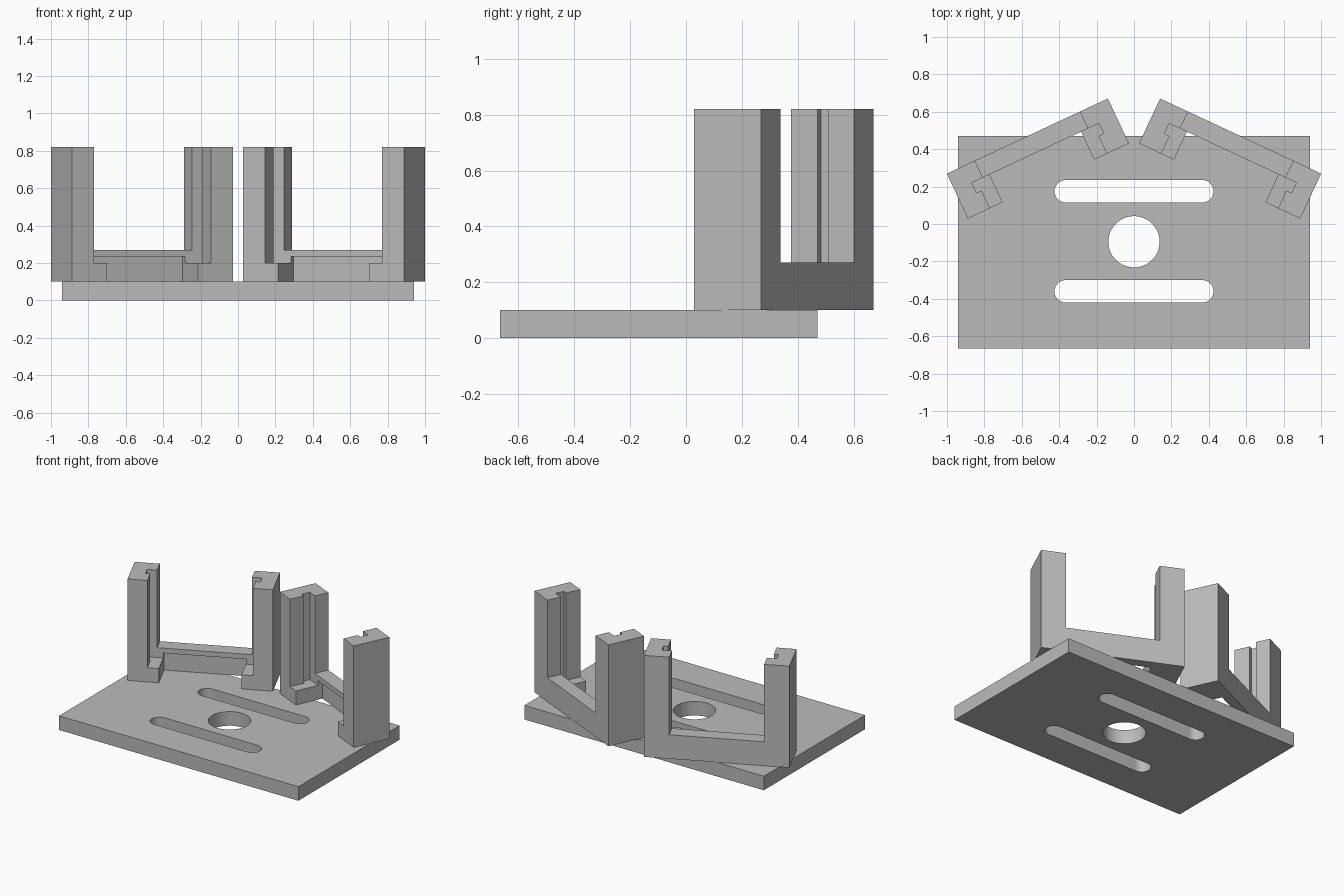
import bpy
from math import sin, cos, pi, radians
from mathutils import Matrix

cube = bpy.data.objects.get("Cube")
if cube:
    bpy.data.objects.remove(cube)

grey = bpy.data.materials.new("light grey")
grey.use_nodes = True
colour = (0.5, 0.5, 0.5, 1)
grey.diffuse_color = colour
grey.node_tree.nodes["Principled BSDF"].inputs["Base Color"].default_value = colour


def prism(name, outlines, z0, z1, place=Matrix()):
    """Upright solid from one outline, with any further outlines as holes."""
    curve = bpy.data.curves.new(name, "CURVE")
    curve.dimensions = "2D"
    curve.fill_mode = "BOTH"
    curve.extrude = (z1 - z0) / 2
    for outline in outlines:
        spline = curve.splines.new("POLY")
        spline.points.add(len(outline) - 1)
        for point, (x, y) in zip(spline.points, outline):
            point.co = (x, y, 0, 1)
        spline.use_cyclic_u = True
        spline.use_smooth = False
    temp = bpy.data.objects.new(name + "_outline", curve)
    bpy.context.collection.objects.link(temp)
    depsgraph = bpy.context.evaluated_depsgraph_get()
    mesh = bpy.data.meshes.new_from_object(temp.evaluated_get(depsgraph))
    bpy.data.objects.remove(temp)
    mesh.transform(place @ Matrix.Translation((0, 0, (z0 + z1) / 2)))
    mesh.materials.clear()
    mesh.materials.append(grey)
    mesh.name = name
    obj = bpy.data.objects.new(name, mesh)
    bpy.context.collection.objects.link(obj)
    return obj


def rect(x0, x1, y0, y1):
    return [(x0, y0), (x1, y0), (x1, y1), (x0, y1)]


def rounded_slot(half, y, r, n=32):
    """Circle split in two halves pushed apart by half on each side."""
    right = [(half + r * sin(pi * i / n), y - r * cos(pi * i / n)) for i in range(n + 1)]
    left = [(-x, 2 * y - v) for x, v in right]
    return right + left if half else right[:-1] + left[:-1]


# Base plate with a round hole and two long slots
prism("base_plate", [rect(-0.94, 0.94, -0.665, 0.47),
                     rounded_slot(0, -0.095, 0.137),
                     rounded_slot(0.365, 0.175, 0.06),
                     rounded_slot(0.365, -0.36, 0.06)], 0, 0.1)

# Two holders, angled towards the middle; each has its back along local y = 0
HALF, DEPTH, FLOOR, LIP, TOP = 0.475, 0.265, 0.1, 0.2, 0.82
post_profile = [(0, 0), (0.165, 0), (0.165, -0.1), (0.1, -0.1),
                (0.1, -0.16), (0.13, -0.16), (0.13, -DEPTH), (0, -DEPTH)]

for side, sign in (("left", 1), ("right", -1)):
    place = Matrix.Translation((sign * 0.57, 0.47, 0)) @ Matrix.Rotation(radians(-25 * sign), 4, "Z")

    # Rail across the back: overhanging sill above a recessed web
    prism(side + "_rail_sill", [rect(-0.31, 0.31, -0.1, 0)], 0.235, 0.27, place)
    prism(side + "_rail_web", [rect(-0.27, 0.27, -0.068, 0)], FLOOR, 0.235, place)

    for end, s in (("outer", sign), ("inner", -sign)):
        name = side + "_" + end

        def mirrored(points):
            return [(s * (HALF - u), v) for u, v in points]

        # Foot, grooved post and the shoulder joining them to the rail
        prism(name + "_foot", [mirrored(rect(0, 0.205, -DEPTH, 0))], FLOOR, LIP, place)
        prism(name + "_post", [mirrored(post_profile)], LIP, TOP, place)
        prism(name + "_shoulder", [mirrored(rect(0.165, 0.205, -0.1, 0))], LIP, 0.235, place)
